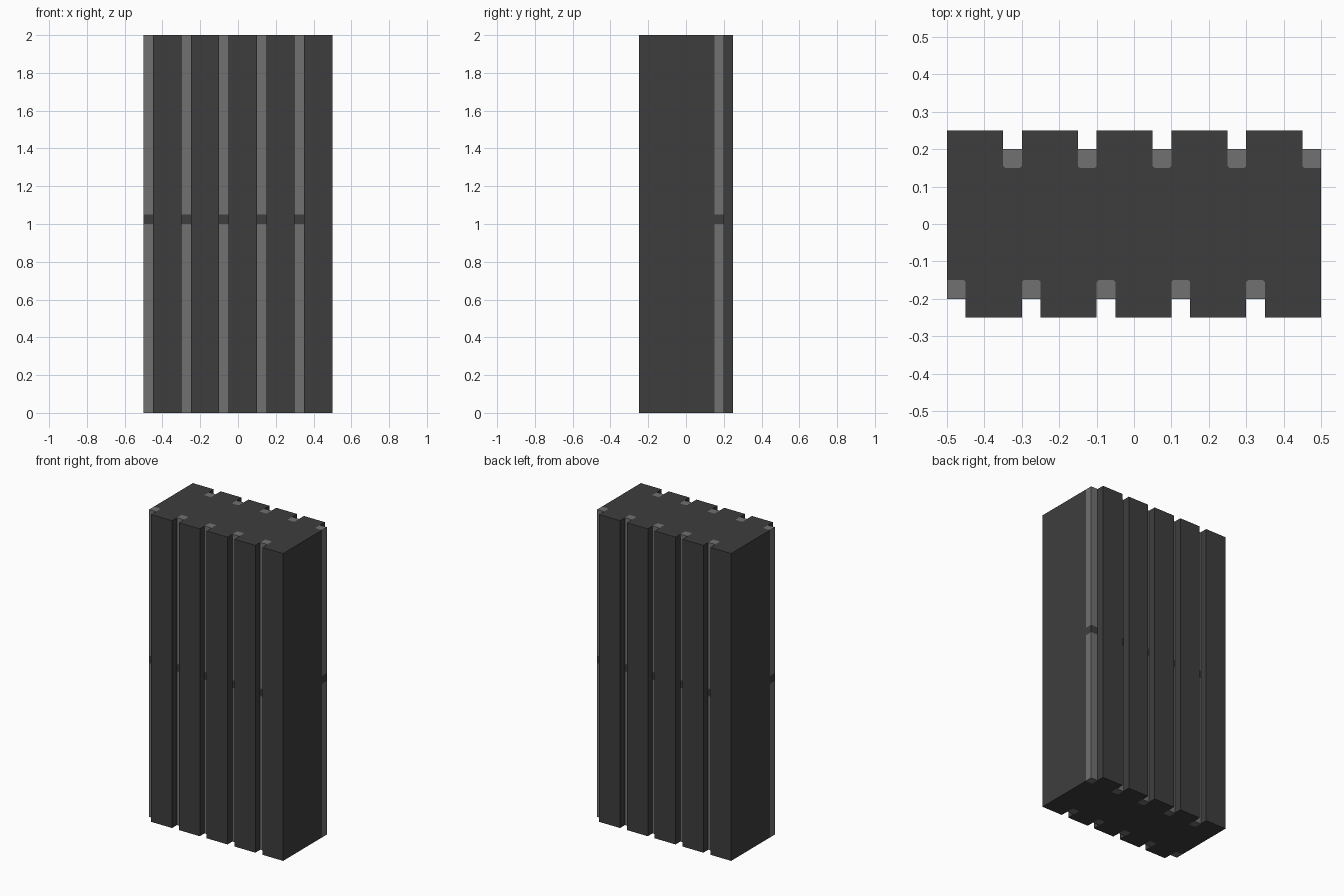
import bpy, bmesh, math
from mathutils import Matrix

cube = bpy.data.objects.get("Cube")
if cube:
    bpy.data.objects.remove(cube, do_unlink=True)


def material(name, value):
    mat = bpy.data.materials.new(name)
    mat.use_nodes = True
    color = (value, value, value, 1)
    mat.diffuse_color = color
    mat.node_tree.nodes["Principled BSDF"].inputs["Base Color"].default_value = color
    return mat


dark = material("dark grey", 0.048)
light = material("light grey", 0.165)


def prism(name, outline, z0, z1, mat, turned=False):
    """Extrude a counter-clockwise xy outline from z0 to z1."""
    bm = bmesh.new()
    face = bm.faces.new([bm.verts.new((x, y, z0)) for x, y in outline])
    top = bmesh.ops.extrude_face_region(bm, geom=[face])
    verts = [v for v in top["geom"] if isinstance(v, bmesh.types.BMVert)]
    bmesh.ops.translate(bm, vec=(0, 0, z1 - z0), verts=verts)
    if turned:
        bm.transform(Matrix.Rotation(math.pi, 4, "Z"))
    bmesh.ops.recalc_face_normals(bm, faces=bm.faces)
    mesh = bpy.data.meshes.new(name)
    bm.to_mesh(mesh)
    bm.free()
    mesh.materials.append(mat)
    obj = bpy.data.objects.new(name, mesh)
    bpy.context.collection.objects.link(obj)
    return obj


HEIGHT, PITCH, GROOVE = 2.0, 0.2, 0.05
PANEL_Y, STRIP_Y, FLOOR_Y = -0.25, -0.2, -0.15
CUT = 0.005
starts = [-0.5 + PITCH * i for i in range(5)]


def groove_floor(i, x):
    """Floor of a groove, with small cut corners where it meets a panel."""
    left = [(x, FLOOR_Y)] if i == 0 else [(x, FLOOR_Y - CUT), (x + CUT, FLOOR_Y)]
    return left + [(x + GROOVE - CUT, FLOOR_Y), (x + GROOVE, FLOOR_Y - CUT)]


# Grooved body: the back is the front turned half way round
front = []
for i, x in enumerate(starts):
    front += groove_floor(i, x) + [(x + GROOVE, PANEL_Y), (x + PITCH, PANEL_Y)]
prism("body", front + [(-x, -y) for x, y in front], 0, HEIGHT, dark)

# Two light strips and a dark band in every groove
for side, turned in (("front", False), ("back", True)):
    for i, x in enumerate(starts):
        outline = [(x, STRIP_Y), (x + GROOVE, STRIP_Y)] + groove_floor(i, x)[::-1]
        prism(f"{side}_lower_strip_{i + 1}", outline, 0, 1.0, light, turned)
        prism(f"{side}_band_{i + 1}", outline, 1.0, 1.05, dark, turned)
        prism(f"{side}_upper_strip_{i + 1}", outline, 1.05, HEIGHT, light, turned)
